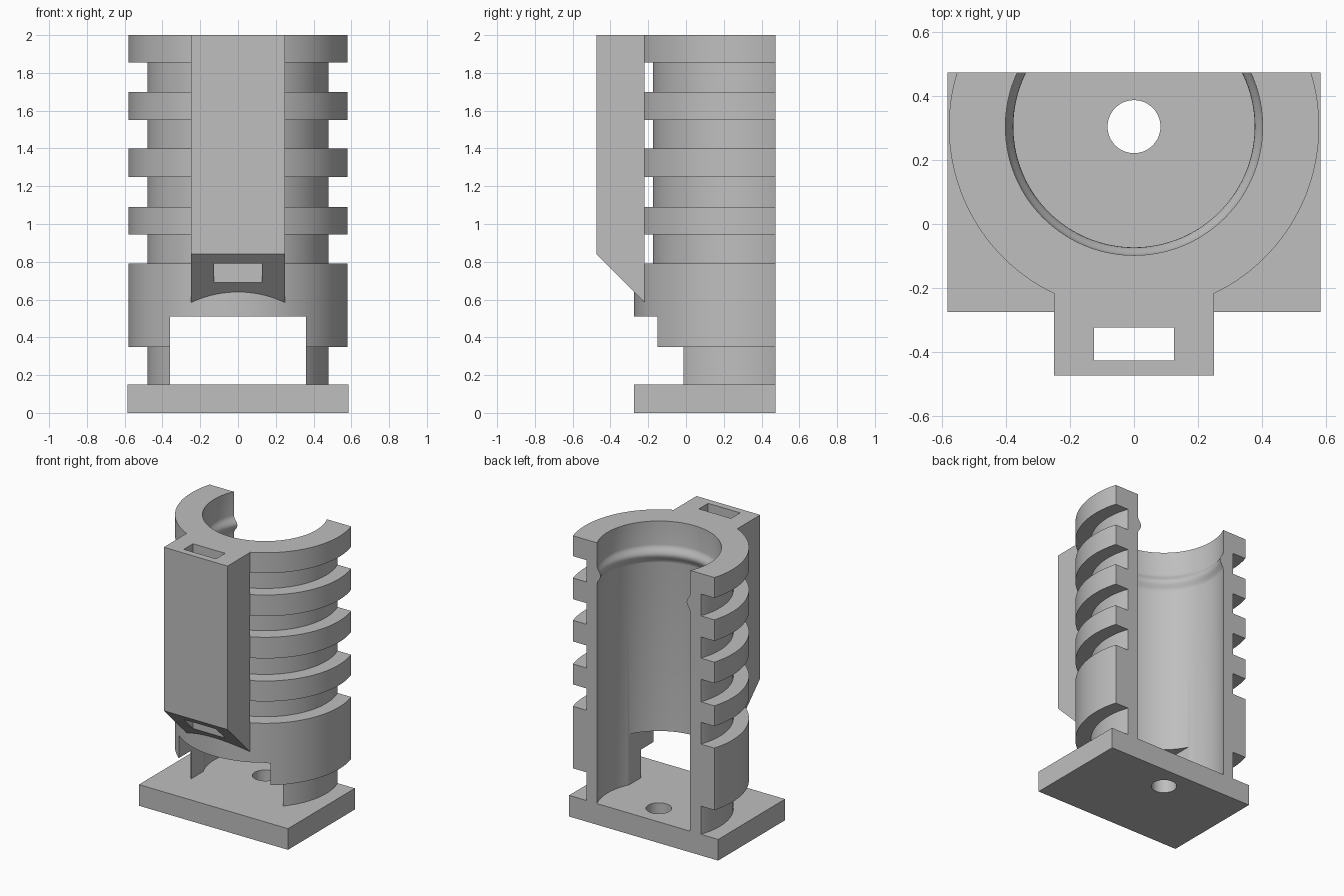
import bpy
import bmesh
import math
from mathutils import Matrix

cube = bpy.data.objects.get("Cube")
if cube:
    bpy.data.objects.remove(cube, do_unlink=True)

AXIS_Y = 0.305   # centre line of the barrel
BACK_Y = 0.475   # flat open back
OUTER, GROOVE, BORE, BEAD = 0.58, 0.48, 0.403, 0.378

grey = bpy.data.materials.new("plain_grey")
grey.use_nodes = True
COLOUR = (0.52, 0.52, 0.52, 1)
grey.diffuse_color = COLOUR
grey.node_tree.nodes["Principled BSDF"].inputs["Base Color"].default_value = COLOUR


def make_object(name, bm):
    bmesh.ops.recalc_face_normals(bm, faces=bm.faces)
    mesh = bpy.data.meshes.new(name)
    bm.to_mesh(mesh)
    bm.free()
    mesh.materials.append(grey)
    obj = bpy.data.objects.new(name, mesh)
    bpy.context.collection.objects.link(obj)
    return obj


def box(name, x, y0, y1, z0, z1):
    """Box symmetric in x."""
    return prism(name, x, [(y0, z0), (y1, z0), (y1, z1), (y0, z1)])


def prism(name, x, outline):
    """Side outline in y, z extruded from -x to x."""
    bm = bmesh.new()
    face = bm.faces.new([bm.verts.new((-x, y, z)) for y, z in outline])
    out = bmesh.ops.extrude_face_region(bm, geom=[face])
    verts = [v for v in out["geom"] if isinstance(v, bmesh.types.BMVert)]
    bmesh.ops.translate(bm, verts=verts, vec=(2 * x, 0, 0))
    return make_object(name, bm)


def lathe(name, profile, steps=144):
    """Closed radius, z profile turned around the barrel axis."""
    bm = bmesh.new()
    rings = []
    for i in range(steps):
        a = 2 * math.pi * i / steps
        rings.append([bm.verts.new((r * math.cos(a), AXIS_Y + r * math.sin(a), z))
                      for r, z in profile])
    n = len(profile)
    for i in range(steps):
        a, b = rings[i], rings[(i + 1) % steps]
        for j in range(n):
            k = (j + 1) % n
            bm.faces.new((a[j], b[j], b[k], a[k]))
    return make_object(name, bm)


def cut(obj, cutter):
    """Subtract a cutter and remove it."""
    mod = obj.modifiers.new("cut", 'BOOLEAN')
    mod.operation = 'DIFFERENCE'
    mod.solver = 'EXACT'
    mod.object = cutter
    cutter.hide_render = True
    bpy.context.view_layer.objects.active = obj
    bpy.ops.object.modifier_apply(modifier=mod.name)
    bpy.data.objects.remove(cutter, do_unlink=True)


def smooth(obj):
    bpy.ops.object.select_all(action='DESELECT')
    obj.select_set(True)
    bpy.context.view_layer.objects.active = obj
    bpy.ops.object.shade_smooth_by_angle(angle=math.radians(30))


# Base plate with a round screw hole
base = box("base_plate", 0.585, -0.275, BACK_Y, 0, 0.15)
bm = bmesh.new()
bmesh.ops.create_cone(bm, cap_ends=True, segments=64, radius1=0.083, radius2=0.083,
                      depth=0.6, matrix=Matrix.Translation((0, AXIS_Y, 0.1)))
cut(base, make_object("hole_cutter", bm))
smooth(base)

# Ribbed barrel: stepped outside, bore with a rounded retaining bead
ribs = [(0.35, 0.79), (0.945, 1.09), (1.25, 1.40), (1.55, 1.70), (1.855, 2.0)]
profile = [(BORE, 0.15), (GROOVE, 0.15)]
for low, high in ribs:
    profile += [(GROOVE, low), (OUTER, low), (OUTER, high)]
    if high < 2:
        profile.append((GROOVE, high))
profile.append((BORE, 2.0))
for i in range(13):
    t = i / 12
    depth = (BORE - BEAD) * (0.5 - 0.5 * math.cos(2 * math.pi * t))
    profile.append((BORE - depth, 1.835 - 0.13 * t))
barrel = lathe("ribbed_barrel", profile)
cut(barrel, box("back_cutter", 1, BACK_Y, 2, -1, 3))
cut(barrel, box("front_opening_cutter", 0.36, -1, AXIS_Y, 0, 0.51))
smooth(barrel)

# Front channel block with sloped foot and a vertical slot
block = prism("front_channel", 0.25,
              [(-0.475, 0.84), (-0.22, 0.585), (-0.22, 2.0), (-0.475, 2.0)])
cut(block, box("slot_cutter", 0.126, -0.427, -0.324, 0, 3))
